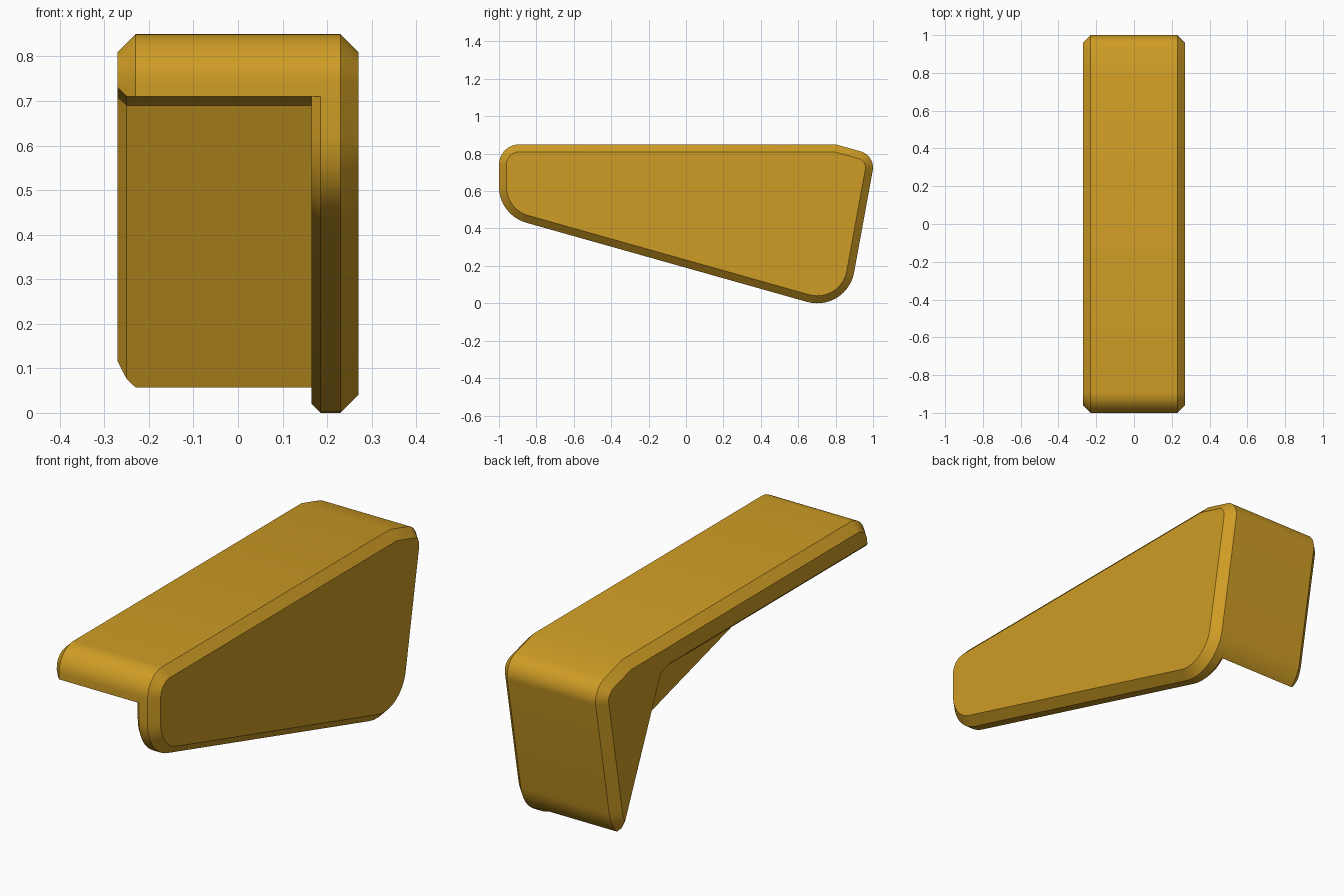
import bpy, bmesh, math
from mathutils import Vector

if "Cube" in bpy.data.objects:
    bpy.data.objects.remove(bpy.data.objects["Cube"])

paint = bpy.data.materials.new("golden_yellow")
paint.diffuse_color = (0.62, 0.335, 0.0185, 1)
paint.use_nodes = True
paint.node_tree.nodes["Principled BSDF"].inputs["Base Color"].default_value = paint.diffuse_color


def rounded(corners, steps=14):
    """Clockwise outline from (y, z, radius) corners, with each corner filleted."""
    pts = []
    n = len(corners)
    for i, (y, z, r) in enumerate(corners):
        p = Vector((y, z))
        if r == 0:
            pts.append(p)
            continue
        a = (Vector(corners[i - 1][:2]) - p).normalized()
        b = (Vector(corners[(i + 1) % n][:2]) - p).normalized()
        half = a.angle(b) / 2
        centre = p + (a + b).normalized() * r / math.sin(half)
        start = p + a * r / math.tan(half) - centre
        sweep = math.pi - 2 * half
        for k in range(steps + 1):
            t = -sweep * k / steps
            c, s = math.cos(t), math.sin(t)
            pts.append(centre + Vector((start.x * c - start.y * s, start.x * s + start.y * c)))
    return pts


def inset(pts, d):
    """Move a clockwise outline inwards by d, with mitred corners."""
    out = []
    for i, p in enumerate(pts):
        e1 = (p - pts[i - 1]).normalized()
        e2 = (pts[(i + 1) % len(pts)] - p).normalized()
        n1, n2 = Vector((e1.y, -e1.x)), Vector((e2.y, -e2.x))
        out.append(p + (n1 + n2) * d / (1 + n1.dot(n2)))
    return out


def loft(name, outline, sections):
    """Solid through copies of the outline at (x, inset) sections."""
    bm = bmesh.new()
    rings = [[bm.verts.new((x, p.x, p.y)) for p in inset(outline, d)] for x, d in sections]
    n = len(outline)
    for r1, r2 in zip(rings, rings[1:]):
        for i in range(n):
            j = (i + 1) % n
            bm.faces.new((r1[i], r1[j], r2[j], r2[i]))
    bm.faces.new(rings[0][::-1])
    bm.faces.new(rings[-1])
    bmesh.ops.recalc_face_normals(bm, faces=bm.faces)
    mesh = bpy.data.meshes.new(name)
    bm.to_mesh(mesh)
    bm.free()
    ob = bpy.data.objects.new(name, mesh)
    bpy.context.collection.objects.link(ob)
    mesh.materials.append(paint)
    return ob


def smooth(ob):
    bpy.ops.object.select_all(action='DESELECT')
    ob.select_set(True)
    bpy.context.view_layer.objects.active = ob
    bpy.ops.object.shade_smooth_by_angle(angle=math.radians(20))


# Side outline: flat top, leaning back, large heel curve, sloping underside
outline = rounded([(-1, 0.85, 0.11), (0.8, 0.85, 0), (1.013, 0.79, 0.09),
                   (0.859, -0.052, 0.2), (-1, 0.472, 0.2)])

# Side plate, chamfered on both faces
side = loft("side_plate", outline, [(0.165, 0.02), (0.185, 0), (0.23, 0), (0.27, 0.04)])

# Top and back shell, chamfered on its free end
shell = loft("top_and_back_shell", outline, [(-0.27, 0.04), (-0.23, 0), (0.185, 0)])

# Hollow under the top and in front of the back wall, flared at the free end
hollow = [Vector(p) for p in ((-1.5, 0.71), (0.50, 0.71), (0.56, 0.69),
                              (0.84, 0.06), (1.04, -0.39), (-1.5, -0.39))]
cutter = loft("hollow_cutter", hollow, [(-0.35, -0.10), (-0.25, 0), (0.3, 0)])
cutter.hide_render = True

mod = shell.modifiers.new("hollow", 'BOOLEAN')
mod.operation = 'DIFFERENCE'
mod.solver = 'EXACT'
mod.object = cutter
bpy.context.view_layer.objects.active = shell
bpy.ops.object.modifier_apply(modifier=mod.name)
bpy.data.objects.remove(cutter)

for part in (side, shell):
    smooth(part)
